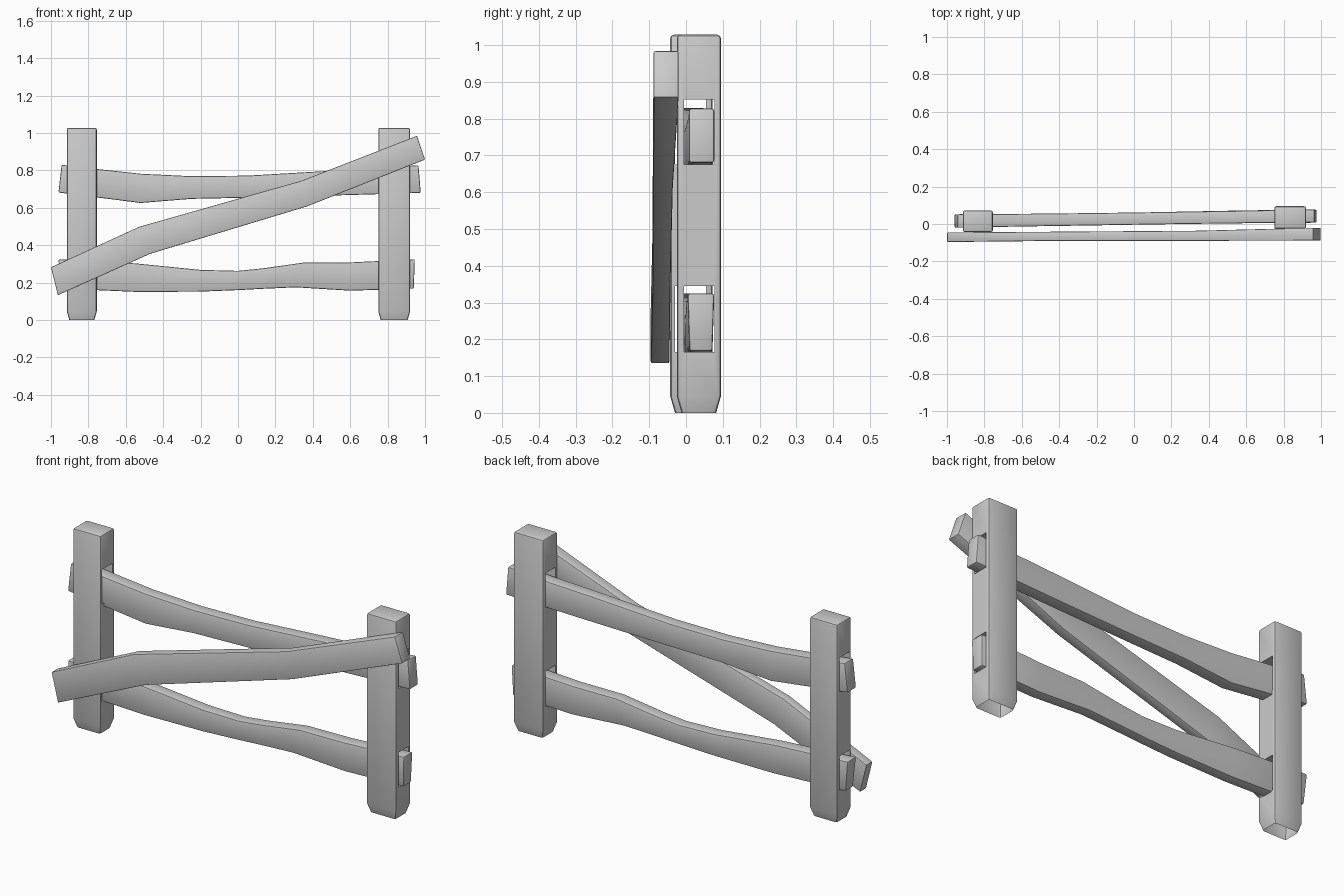
import bpy, bmesh, math
from mathutils import Vector

if "Cube" in bpy.data.objects:
    bpy.data.objects.remove(bpy.data.objects["Cube"])


def finish(name, bm, angle=35):
    bmesh.ops.recalc_face_normals(bm, faces=bm.faces)
    me = bpy.data.meshes.new(name)
    bm.to_mesh(me)
    bm.free()
    me.shade_smooth()
    me.set_sharp_from_angle(angle=math.radians(angle))
    ob = bpy.data.objects.new(name, me)
    bpy.context.collection.objects.link(ob)
    return ob


def loft(bm, rings):
    loops = [[bm.verts.new(p) for p in r] for r in rings]
    for a, b in zip(loops, loops[1:]):
        for i in range(4):
            j = (i + 1) % 4
            bm.faces.new((a[i], a[j], b[j], b[i]))
    bm.faces.new(loops[0][::-1])
    bm.faces.new(loops[-1])
    bmesh.ops.recalc_face_normals(bm, faces=bm.faces)


def bevel_edges(bm, width, skip=lambda e: False):
    edges = [e for e in bm.edges
             if e.calc_face_angle(0) > math.radians(40) and not skip(e)]
    bmesh.ops.bevel(bm, geom=edges, offset=width, segments=2, profile=0.5,
                    affect='EDGES', clamp_overlap=True)


# Upright post with two through mortises, tapered foot and open underside
def post(name, x0, x1, y0, y1, hole_y0, hole_y1):
    bm = bmesh.new()

    def ring(z, d):
        return [(x0 + d, y0 + d, z), (x1 - d, y0 + d, z),
                (x1 - d, y1 - d, z), (x0 + d, y1 - d, z)]
    loft(bm, [ring(0, 0.013), ring(0.045, 0), ring(1.028, 0)])
    bevel_edges(bm, 0.01, lambda e: all(v.co.z < 0.001 for v in e.verts))
    ob = finish(name, bm)
    for z0, z1 in ((0.165, 0.345), (0.675, 0.852)):
        cb = bmesh.new()
        bmesh.ops.create_cube(cb, size=1)
        for v in cb.verts:
            v.co = Vector(((x0 + x1) / 2 + v.co.x * 0.4,
                           (hole_y0 + hole_y1) / 2 + v.co.y * (hole_y1 - hole_y0),
                           (z0 + z1) / 2 + v.co.z * (z1 - z0)))
        cutter = finish("mortise_cutter", cb)
        cutter.hide_render = True
        mod = ob.modifiers.new("mortise", 'BOOLEAN')
        mod.operation, mod.solver, mod.object = 'DIFFERENCE', 'EXACT', cutter
        bpy.context.view_layer.update()
        dg = bpy.context.evaluated_depsgraph_get()
        me = bpy.data.meshes.new_from_object(ob.evaluated_get(dg))
        ob.modifiers.clear()
        ob.data = me
        bpy.data.objects.remove(cutter)
    bm = bmesh.new()
    bm.from_mesh(ob.data)
    under = [f for f in bm.faces if all(v.co.z < 0.001 for v in f.verts)]
    bmesh.ops.delete(bm, geom=under, context='FACES')
    bm.to_mesh(ob.data)
    bm.free()
    ob.data.shade_smooth()
    ob.data.set_sharp_from_angle(angle=math.radians(35))


# Warped plank: stations of (top x, top z, bottom x, bottom z, front y, back y)
def plank(name, stations, width=0.007, taper=0.0):
    bm = bmesh.new()
    loft(bm, [[(tx, f, tz), (tx, b, tz), (bx, b - taper, bz), (bx, f + taper, bz)]
              for tx, tz, bx, bz, f, b in stations])
    bevel_edges(bm, width)
    finish(name, bm)


post("left_post", -0.915, -0.755, -0.043, 0.072, -0.03, 0.054)
post("right_post", 0.75, 0.92, -0.025, 0.095, -0.005, 0.077)

plank("top_rail", [
    (-0.943, 0.83, -0.96, 0.682, -0.02, 0.052),
    (-0.75, 0.807, -0.75, 0.655, -0.016, 0.053),
    (-0.52, 0.782, -0.52, 0.626, -0.012, 0.055),
    (-0.25, 0.769, -0.25, 0.648, -0.008, 0.058),
    (0.05, 0.772, 0.05, 0.654, -0.003, 0.062),
    (0.48, 0.797, 0.48, 0.665, 0.003, 0.069),
    (0.75, 0.81, 0.75, 0.673, 0.007, 0.074),
    (0.965, 0.828, 0.977, 0.68, 0.008, 0.077)])

plank("bottom_rail", [
    (-0.96, 0.325, -0.945, 0.168, -0.02, 0.052),
    (-0.55, 0.303, -0.53, 0.15, -0.012, 0.055),
    (-0.2, 0.268, -0.2, 0.152, -0.007, 0.058),
    (0.0, 0.263, 0.0, 0.16, -0.003, 0.061),
    (0.13, 0.276, 0.13, 0.167, -0.001, 0.064),
    (0.35, 0.307, 0.31, 0.175, 0.001, 0.068),
    (0.6, 0.308, 0.6, 0.157, 0.004, 0.073),
    (0.945, 0.325, 0.94, 0.168, 0.004, 0.077)], taper=0.005)

plank("diagonal_brace", [
    (-1.0, 0.282, -0.963, 0.133, -0.096, -0.045),
    (-0.53, 0.498, -0.47, 0.354, -0.091, -0.042),
    (0.34, 0.745, 0.37, 0.608, -0.09, -0.036),
    (0.957, 0.985, 1.0, 0.858, -0.088, -0.02)], width=0.005)
